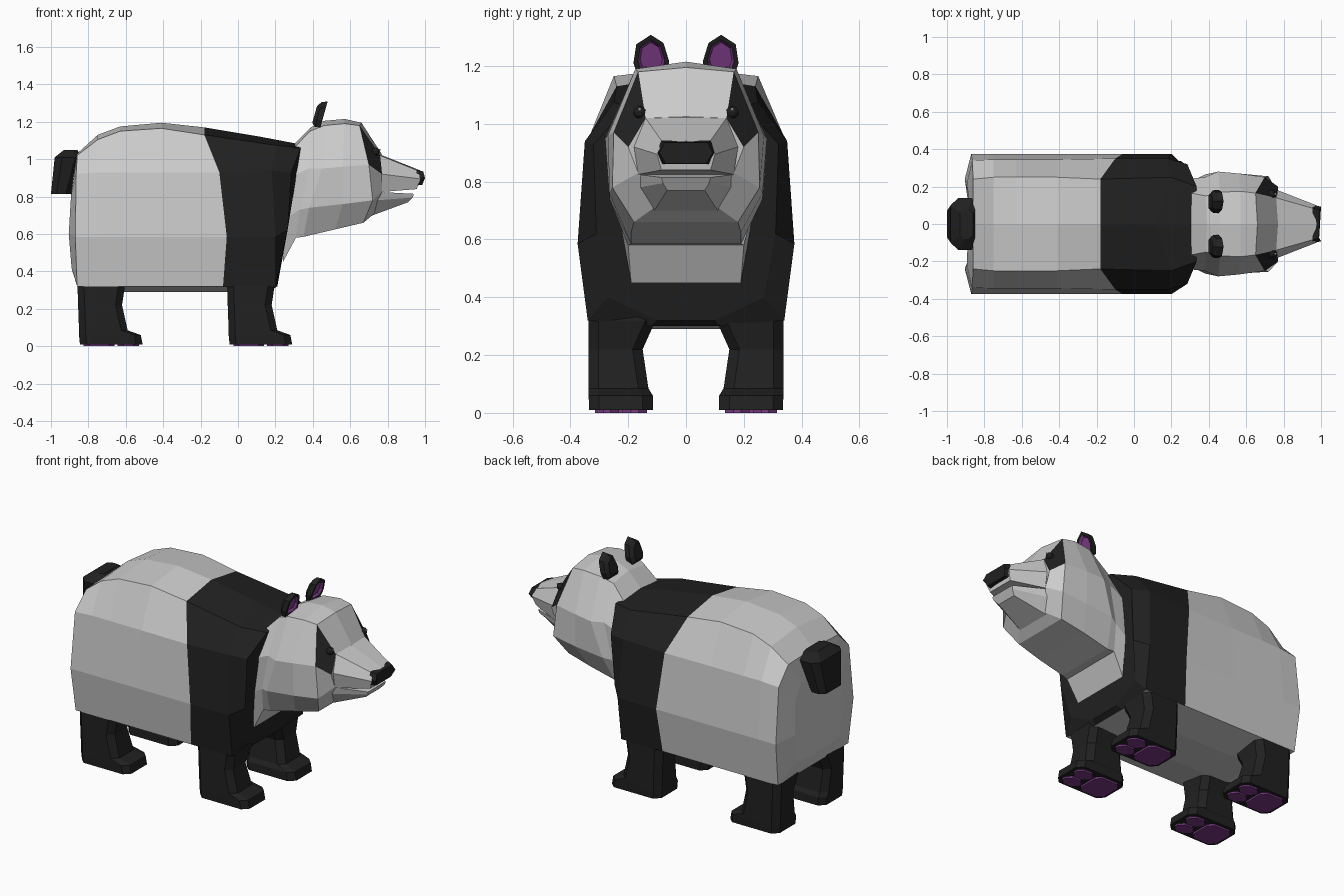
import bpy, bmesh
from mathutils import Vector


def material(name, rgb):
    m = bpy.data.materials.new(name)
    m.diffuse_color = (*rgb, 1)
    return m


GREY = material("light_fur", (0.8, 0.8, 0.8))
BLACK = material("dark_fur", (0.015, 0.015, 0.015))
PURPLE = material("purple_skin", (0.2, 0.045, 0.24))


def full(half):
    """Complete a half ring (top to bottom, y >= 0) by mirroring it in y."""
    return list(half) + [(x, -y, z) for x, y, z in reversed(half) if y > 0]


def loft(name, rings, mats, pick=lambda seg, side: 0):
    """Skin closed rings of equal size; pick() gives the material of a face."""
    bm = bmesh.new()
    vs = [[bm.verts.new(p) for p in r] for r in rings]
    n = len(rings[0])
    for s in range(len(rings) - 1):
        for i in range(n):
            j = (i + 1) % n
            f = bm.faces.new((vs[s][i], vs[s][j], vs[s + 1][j], vs[s + 1][i]))
            f.material_index = pick(s, i)
    for s, ring in ((-1, vs[0]), (len(rings) - 1, vs[-1])):
        bm.faces.new(ring).material_index = pick(s, -1)
    bmesh.ops.recalc_face_normals(bm, faces=bm.faces)
    me = bpy.data.meshes.new(name)
    bm.to_mesh(me)
    bm.free()
    for m in mats:
        me.materials.append(m)
    ob = bpy.data.objects.new(name, me)
    bpy.context.collection.objects.link(ob)
    return ob


def slab(x0, x1, y0, y1, z, c, s=1):
    """Chamfered rectangle at height z, s mirrors it in y."""
    pts = [(x0 + c, y0), (x1 - c, y0), (x1, y0 + c), (x1, y1 - c),
           (x1 - c, y1), (x0 + c, y1), (x0, y1 - c), (x0, y0 + c)]
    return [(x, s * y, z) for x, y in pts]


# Body: rump, back, dark shoulder band, chest
W = (0, 0.25, 0.345, 0.375, 0.34, 0.12)


def hoop(x, ztop, zsh):
    return [(x, w, z) for w, z in zip(W, (ztop, zsh, 0.93, 0.585, 0.32, 0.29))]


body = [
    [(-.885, 0, .89), (-.885, .15, .88), (-.893, .22, .8), (-.905, .24, .6),
     (-.89, .2, .42), (-.885, .1, .4)],
    [(-.86, 0, 1.03), (-.86, .24, 1.02), (-.865, .34, .92), (-.87, .375, .585),
     (-.86, .34, .32), (-.85, .12, .31)],
    hoop(-.75, 1.13, 1.105),
    hoop(-.63, 1.175, 1.15),
    hoop(-.41, 1.195, 1.165),
    [(-.18, 0, 1.17), (-.18, .24, 1.13), (-.1, .35, .93), (-.06, .375, .585),
     (-.08, .34, .32), (-.08, .12, .29)],
    [(.12, 0, 1.12), (.2, .25, 1.075), (.18, .35, .94), (.2, .375, .585),
     (.2, .34, .32), (.18, .12, .30)],
    [(.33, 0, 1.08), (.335, .2, 1.06), (.285, .32, .93), (.265, .31, .62),
     (.22, .27, .4), (.21, .1, .32)],
]
loft("body", [full(r) for r in body], [GREY, BLACK],
     lambda s, i: int(s >= 5 and not (s == 5 and i in (4, 5, 6))))

# Head with light throat and dark eye patches
head = [
    [(.28, 0, 1.06), (.28, .17, 1.04), (.27, .24, .9), (.25, .23, .68), (.24, .19, .45)],
    [(.39, 0, 1.17), (.385, .15, 1.15), (.38, .25, .95), (.33, .24, .73), (.31, .2, .58)],
    [(.46, 0, 1.205), (.46, .17, 1.18), (.45, .28, .95), (.38, .265, .74), (.35, .19, .585)],
    [(.57, 0, 1.215), (.57, .175, 1.19), (.56, .27, .96), (.56, .265, .76), (.52, .19, .625)],
    [(.66, 0, 1.195), (.65, .165, 1.18), (.7, .25, .97), (.72, .255, .78), (.67, .18, .66)],
    [(.77, 0, 1.025), (.76, .14, 1.02), (.77, .2, .92), (.77, .165, .83), (.73, .11, .71)],
]
loft("head", [full(r) for r in head], [GREY, BLACK],
     lambda s, i: int(s == 4 and i in (1, 7)))

# Muzzle, lower jaw and nose
loft("muzzle", [full(r) for r in (
    [(.76, 0, 1.025), (.76, .14, 1.02), (.77, .18, .92), (.77, .165, .825)],
    [(.975, 0, .94), (.97, .08, .935), (.975, .1, .895), (.955, .085, .84)])], [GREY])
loft("lower_jaw", [full(r) for r in (
    [(.75, .165, .825), (.74, .16, .78), (.72, .11, .7)],
    [(.94, .085, .815), (.935, .08, .795), (.91, .065, .77)])], [GREY])
loft("nose", [full(r) for r in (
    [(.955, .085, .943), (.955, .103, .9), (.955, .082, .86)],
    [(.99, .075, .935), (1.0, .092, .9), (.985, .07, .862)])], [BLACK])

# Tail
loft("tail", [slab(-1, -.89, -.1, .1, .815, .03),
              slab(-.98, -.83, -.14, .14, 1.01, .04),
              slab(-.93, -.86, -.08, .08, 1.05, .02)], [BLACK])

# Ears, hollow and purple inside
EAR = [(.068, 1.17), (.058, 1.215), (.078, 1.28), (.122, 1.308),
       (.172, 1.275), (.182, 1.21), (.168, 1.17)]


def ear_ring(x, scale, s):
    return [(x + .28 * (1.24 + (z - 1.24) * scale - 1.24), s * (.12 + (y - .12) * scale),
             1.24 + (z - 1.24) * scale) for y, z in EAR]


for side, s in (("left", 1), ("right", -1)):
    loft(side + "_ear", [ear_ring(x, k, s) for x, k in
         ((.41, .65), (.43, .97), (.46, 1), (.46, .75), (.445, .62))],
         [BLACK, PURPLE], lambda seg, i: int(seg >= 3))

    # Eyes with a small glint
    for part, r, pos, mat in (("eye", .022, (.736, .16, 1.04), BLACK),
                              ("eye_glint", .006, (.756, .16, 1.05), GREY)):
        bpy.ops.mesh.primitive_ico_sphere_add(subdivisions=2, radius=r,
                                              location=Vector(pos) * Vector((1, s, 1)).x
                                              if s == 1 else (pos[0], -pos[1], pos[2]))
        ob = bpy.context.object
        ob.name = side + "_" + part
        ob.data.materials.append(mat)

    # Legs with paws and purple pads
    for end, dx in (("rear", 0), ("front", .8)):
        name = f"{end}_{side}"
        loft(name + "_leg", [slab(x0 + dx, x1 + dx, y0, y1, z, .035, s)
             for x0, x1, y0, y1, z in (
                 (-.845, -.51, .115, .335, .01),
                 (-.85, -.52, .115, .337, .06),
                 (-.85, -.59, .13, .337, .085),
                 (-.855, -.62, .15, .338, .22),
                 (-.858, -.605, .105, .338, .32),
                 (-.82, -.63, .13, .32, .46))], [BLACK])
        for pad, box in (("heel_pad", (-.825, -.66, .135, .315)),
                         ("inner_toe_pad", (-.645, -.53, .135, .22)),
                         ("outer_toe_pad", (-.645, -.53, .232, .315))):
            x0, x1, y0, y1 = box
            loft(f"{name}_{pad}", [slab(x0 + dx, x1 + dx, y0, y1, z, .03, s)
                                   for z in (0, .015)], [PURPLE])
